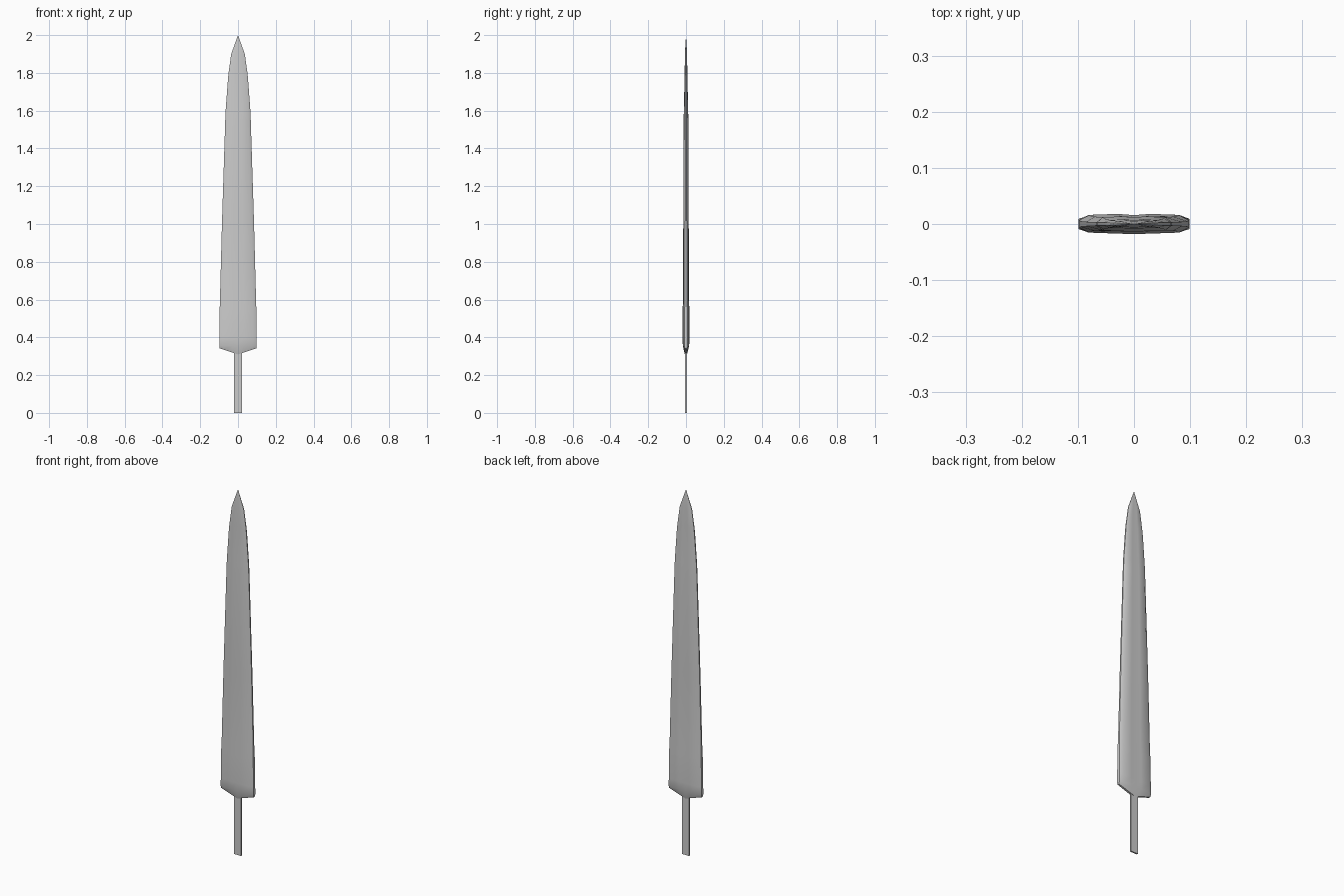
import bpy, bmesh

if "Cube" in bpy.data.objects:
    bpy.data.objects.remove(bpy.data.objects["Cube"])


def loft(name, rings, tip=None):
    """Skin a list of equal-length closed rings, capping the ends."""
    bm = bmesh.new()
    rows = [[bm.verts.new(p) for p in ring] for ring in rings]
    n = len(rows[0])
    for a, b in zip(rows, rows[1:]):
        for i in range(n):
            j = (i + 1) % n
            bm.faces.new((a[i], a[j], b[j], b[i]))
    # bottom cap as strips between the front and back halves
    half = n // 2
    for i in range(half - 1):
        bm.faces.new((rows[0][i], rows[0][n - 1 - i], rows[0][n - 2 - i], rows[0][i + 1]))
    if tip:
        t = bm.verts.new(tip)
        for i in range(n):
            bm.faces.new((rows[-1][i], rows[-1][(i + 1) % n], t))
    else:
        bm.faces.new(rows[-1])
    bmesh.ops.recalc_face_normals(bm, faces=bm.faces)
    me = bpy.data.meshes.new(name)
    bm.to_mesh(me)
    bm.free()
    ob = bpy.data.objects.new(name, me)
    bpy.context.collection.objects.link(ob)
    bpy.ops.object.select_all(action='DESELECT')
    bpy.context.view_layer.objects.active = ob
    ob.select_set(True)
    bpy.ops.object.shade_smooth_by_angle(angle=0.7)
    return ob


def section(z, w, t, e, rise=0.0):
    """Blade section: half width w, half thickness t, edge half thickness e."""
    xs = (-1, -0.82, -0.3, 0, 0.3, 0.82, 1)
    front = (e, t * 0.85, t * 0.95, t, t * 0.95, t * 0.85, e)
    back = (e, t * 0.9, t, t * 0.88, t, t * 0.9, e)
    pts = [(x * w, -y, z + rise * abs(x)) for x, y in zip(xs, front)]
    return pts + [(x * w, y, z + rise * abs(x)) for x, y in zip(xs[::-1], back)]


# Blade: sloping shoulders, long taper, pointed tip
blade = loft("blade", [
    section(0.31, 0.098, 0.006, 0.005, 0.032),
    section(0.355, 0.099, 0.017, 0.009),
    section(0.40, 0.0985, 0.018, 0.008),
    section(0.55, 0.097, 0.018, 0.007),
    section(0.60, 0.0955, 0.0155, 0.005),
    section(1.00, 0.085, 0.0145, 0.004),
    section(1.55, 0.0675, 0.0135, 0.003),
    section(1.60, 0.0655, 0.011, 0.003),
    section(1.77, 0.053, 0.008, 0.003),
    section(1.80, 0.050, 0.007, 0.0025),
    section(1.90, 0.036, 0.006, 0.002),
], tip=(0, 0, 2.0))

# Tang: thin flat bar below the shoulders
tang = loft("tang", [
    [(-0.021, -0.004, z), (0.021, -0.004, z), (0.021, 0.004, z), (-0.021, 0.004, z)]
    for z in (0.0, 0.325)
])
